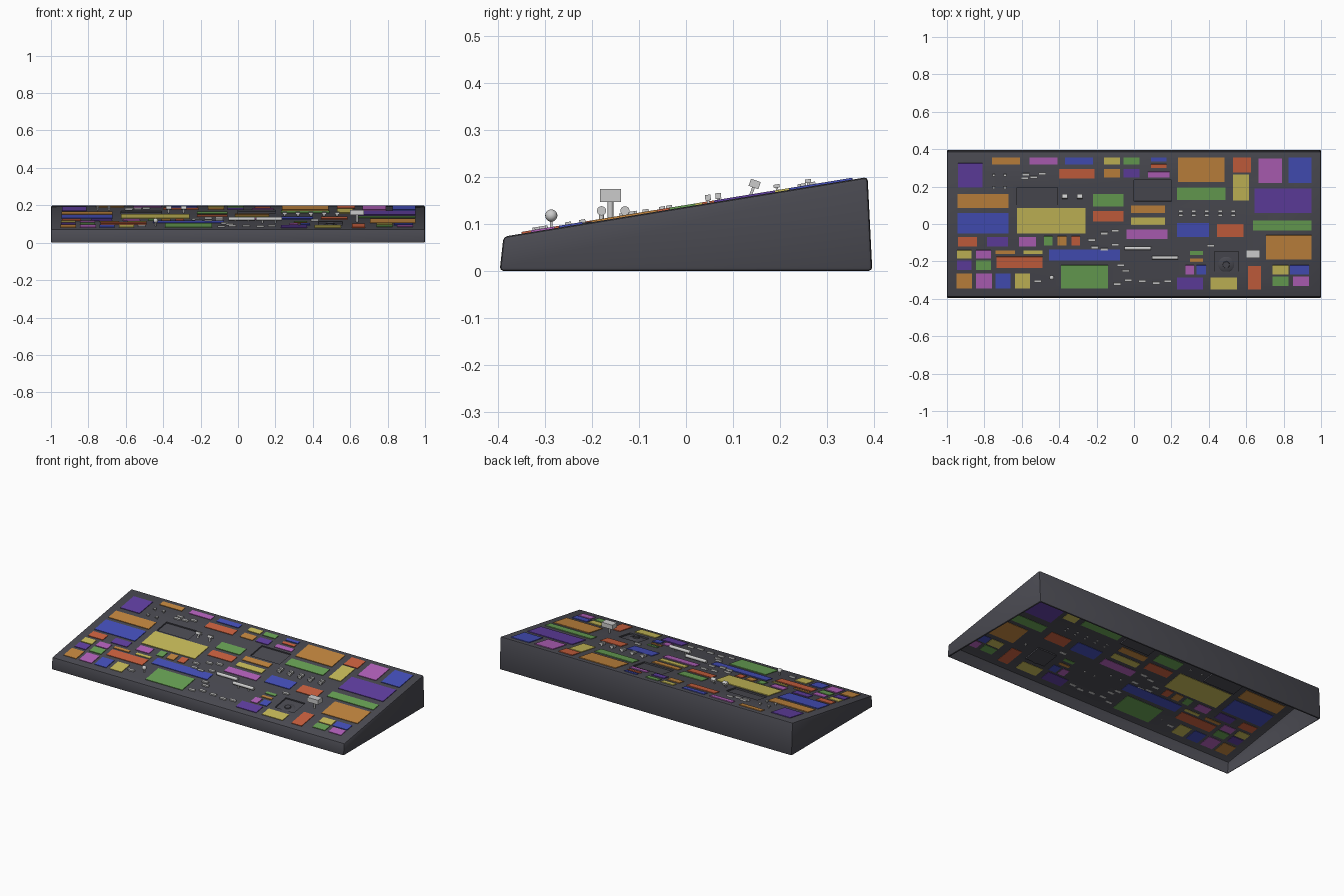
import bpy, bmesh, math
from mathutils import Matrix, Vector

if "Cube" in bpy.data.objects:
    bpy.data.objects.remove(bpy.data.objects["Cube"])

SLOPE = math.atan(0.1637)
TILT = Matrix.Rotation(SLOPE, 4, 'X')


def top_z(y):
    return 0.1365 + 0.1637 * y


def finish(bm, name, color=None):
    bmesh.ops.recalc_face_normals(bm, faces=bm.faces)
    me = bpy.data.meshes.new(name)
    bm.to_mesh(me)
    bm.free()
    ob = bpy.data.objects.new(name, me)
    bpy.context.collection.objects.link(ob)
    if color:
        mat = bpy.data.materials.new(name + "_color")
        mat.diffuse_color = (*color, 1)
        mat.use_nodes = True
        mat.node_tree.nodes["Principled BSDF"].inputs["Base Color"].default_value = mat.diffuse_color
        me.materials.append(mat)
    return ob


def box(bm, x, y, w, d, lo, hi, tilt=0.0):
    """Box standing on the sloped panel between heights lo and hi along its normal."""
    m = (Matrix.Translation((x, y, top_z(y))) @ TILT @ Matrix.Rotation(tilt, 4, 'X')
         @ Matrix.Translation((0, 0, (lo + hi) / 2)) @ Matrix.Diagonal((w, d, hi - lo, 1)))
    bmesh.ops.create_cube(bm, size=1, matrix=m)


def rod(bm, a, b, r, seg=12):
    a, b = Vector(a), Vector(b)
    v = b - a
    m = Matrix.Translation((a + b) / 2) @ v.to_track_quat('Z', 'Y').to_matrix().to_4x4()
    bmesh.ops.create_cone(bm, cap_ends=True, segments=seg, radius1=r, radius2=r,
                          depth=v.length, matrix=m)


# Wedge housing, bevelled
DARK = (0.07, 0.07, 0.085)
bm = bmesh.new()
prof = [(-0.397, 0), (-0.389, 0.073), (0.387, 0.2), (0.397, 0)]
face = bm.faces.new([bm.verts.new((-1, y, z)) for y, z in prof])
ext = bmesh.ops.extrude_face_region(bm, geom=[face])
bmesh.ops.translate(bm, vec=(2, 0, 0),
                    verts=[v for v in ext['geom'] if isinstance(v, bmesh.types.BMVert)])
bmesh.ops.bevel(bm, geom=bm.edges[:], offset=0.008, segments=2, profile=0.5, affect='EDGES')
body = finish(bm, "console_body", DARK)

# Sunken screens cut into the sloped panel
bm = bmesh.new()
for x0, x1, y0, y1 in [(-0.625, -0.41, 0.10, 0.195), (0.0, 0.2, 0.12, 0.235),
                       (0.43, 0.56, -0.255, -0.145)]:
    box(bm, (x0 + x1) / 2, (y0 + y1) / 2, x1 - x0, y1 - y0, -0.008, 0.02)
cutter = finish(bm, "screen_cutter")
cutter.hide_render = True
mod = body.modifiers.new("screens", 'BOOLEAN')
mod.operation, mod.object, mod.solver = 'DIFFERENCE', cutter, 'EXACT'
bpy.context.view_layer.objects.active = body
body.select_set(True)
bpy.ops.object.modifier_apply(modifier=mod.name)
bpy.data.objects.remove(cutter)

# Open underside
bm = bmesh.new()
bm.from_mesh(body.data)
low = [f for f in bm.faces if f.calc_center_median().z < 0.0005]
bmesh.ops.delete(bm, geom=low, context='FACES')
bm.to_mesh(body.data)
bm.free()


# Coloured plates: x0, x1, y0, y1 as seen from the top
def plates(name, color, rects):
    bm = bmesh.new()
    for x0, x1, y0, y1 in rects:
        box(bm, (x0 + x1) / 2, (y0 + y1) / 2, x1 - x0, (y1 - y0) / math.cos(SLOPE),
            -0.002, 0.004)
    finish(bm, name, color)


plates("purple_plates", (0.12, 0.05, 0.36), [
    (-.94, -.81, .195, .325), (.645, .95, .06, .19), (-.785, -.675, -.12, -.07),
    (-.945, -.87, -.245, -.195), (-.055, .03, .25, .295), (.23, .37, -.35, -.285)])
plates("orange_plates", (0.55, 0.24, 0.05), [
    (-.76, -.61, .32, .355), (-.945, -.67, .085, .16), (-.16, -.075, .25, .295),
    (.235, .485, .225, .355), (-.015, .165, .06, .10), (.705, .95, -.19, -.06),
    (-.95, -.865, -.345, -.265), (-.41, -.36, -.115, -.065), (-.74, -.635, -.16, -.142),
    (.3, .37, -.202, -.185)])
plates("magenta_plates", (0.45, 0.12, 0.5), [
    (-.56, -.41, .32, .355), (.665, .79, .22, .35), (.075, .19, .25, .28),
    (-.04, .18, -.08, -.03), (-.615, -.525, -.12, -.07), (-.845, -.765, -.185, -.14),
    (-.845, -.76, -.345, -.265), (.275, .32, -.27, -.22), (.85, .935, -.33, -.28)])
plates("blue_plates", (0.06, 0.08, 0.5), [
    (-.37, -.22, .32, .355), (.825, .95, .22, .355), (-.945, -.67, -.05, .06),
    (-.455, -.075, -.195, -.135), (.23, .40, -.07, .005), (-.74, -.66, -.345, -.265),
    (.335, .385, -.27, -.22), (.835, .935, -.27, -.22), (.09, .175, .335, .355)])
plates("red_plates", (0.6, 0.12, 0.05), [
    (-.4, -.21, .245, .295), (.53, .625, .275, .355), (-.22, -.055, .015, .07),
    (.445, .585, -.07, 0), (-.94, -.84, -.12, -.07), (-.335, -.29, -.115, -.065),
    (-.735, -.49, -.235, -.175), (.61, .68, -.35, -.225), (.09, .175, .3, .32)])
plates("green_plates", (0.14, 0.36, 0.09), [
    (-.055, .03, .32, .355), (-.22, -.055, .095, .16), (.23, .49, .13, .195),
    (.635, .95, -.035, .02), (-.845, -.765, -.245, -.195), (-.39, -.14, -.345, -.22),
    (-.48, -.435, -.115, -.065), (.3, .37, -.165, -.145), (.74, .825, -.33, -.28)])
plates("yellow_plates", (0.58, 0.5, 0.1), [
    (-.16, -.075, .32, .355), (.53, .615, .125, .265), (-.625, -.26, -.05, .085),
    (-.015, .165, -.005, .035), (-.945, -.87, -.185, -.14), (-.635, -.555, -.345, -.265),
    (-.59, -.49, -.16, -.142), (.41, .55, -.35, -.285), (.74, .825, -.27, -.22)])

# Slider keys
bm = bmesh.new()
for x, y in [(-.09, -.32), (-.03, -.3), (.045, -.305), (.12, -.315), (.18, -.305),
             (-.07, -.22), (-.045, -.25), (-.515, -.305), (.41, -.115), (-.225, -.085),
             (-.16, -.05), (-.1, -.035), (-.21, -.125), (-.16, -.135), (-.1, -.11),
             (-.58, .265), (-.49, .27), (-.535, .25), (-.585, .245)]:
    box(bm, x, y, 0.04, 0.013, -0.001, 0.009)
finish(bm, "slider_keys")

# Two rows of rocker switches
bm = bmesh.new()
for i in range(5):
    for y in (0.048, 0.07):
        box(bm, 0.25 + 0.07 * i, y, 0.024, 0.012, 0.006, 0.018, -0.05)
        box(bm, 0.25 + 0.07 * i, y, 0.010, 0.006, -0.003, 0.008)
finish(bm, "rocker_switches")

# Tilted toggle levers and small pegs
bm = bmesh.new()
for x in (-0.37, -0.29):
    box(bm, x, 0.137, 0.03, 0.022, 0.020, 0.036, -0.5)
    box(bm, x, 0.137, 0.010, 0.006, -0.003, 0.022, -0.5)
finish(bm, "toggle_levers")
bm = bmesh.new()
for x in (-0.75, -0.69):
    for y in (0.195, 0.262):
        box(bm, x, y, 0.015, 0.013, 0.009, 0.016)
        box(bm, x, y, 0.005, 0.005, -0.003, 0.010)
finish(bm, "small_pegs")

# Twin bar handles on two posts each
bm = bmesh.new()
for x0, x1, y in [(-.05, .09, -.13), (.095, .235, -.18)]:
    rod(bm, (x0, y, 0.128), (x1, y, 0.128), 0.01)
    for x in (x0 + 0.035, x1 - 0.035):
        rod(bm, (x, y, top_z(y) - 0.003), (x, y, 0.128), 0.005)
handles = finish(bm, "bar_handles")

# Large block throttle on its post
bm = bmesh.new()
bmesh.ops.create_cube(bm, size=1, matrix=Matrix.Translation((0.637, -0.161, 0.161))
                      @ Matrix.Diagonal((0.075, 0.044, 0.028, 1)))
rod(bm, (0.637, -0.161, 0.105), (0.637, -0.161, 0.15), 0.006)
throttle = finish(bm, "block_throttle")

# Ball-topped stick
bm = bmesh.new()
bmesh.ops.create_uvsphere(bm, u_segments=16, v_segments=10, radius=0.013,
                          matrix=Matrix.Translation((-0.44, -0.287, 0.118)))
rod(bm, (-0.44, -0.287, 0.085), (-0.44, -0.287, 0.118), 0.003)
stick = finish(bm, "ball_stick")

# Dial in the sunken square: stepped ring and knob
bm = bmesh.new()
for r, h in ((0.042, 0.004), (0.02, 0.010)):
    m = (Matrix.Translation((0.493, -0.218, top_z(-0.218))) @ TILT
         @ Matrix.Translation((0, 0, -0.008 + h / 2)))
    bmesh.ops.create_cone(bm, cap_ends=True, segments=20, radius1=r, radius2=r * 0.85,
                          depth=h, matrix=m)
dial = finish(bm, "dial", DARK)

# Smooth the round parts
bpy.ops.object.select_all(action='DESELECT')
for ob in (body, handles, throttle, stick, dial):
    ob.select_set(True)
bpy.context.view_layer.objects.active = body
bpy.ops.object.shade_smooth_by_angle(angle=math.radians(35))
